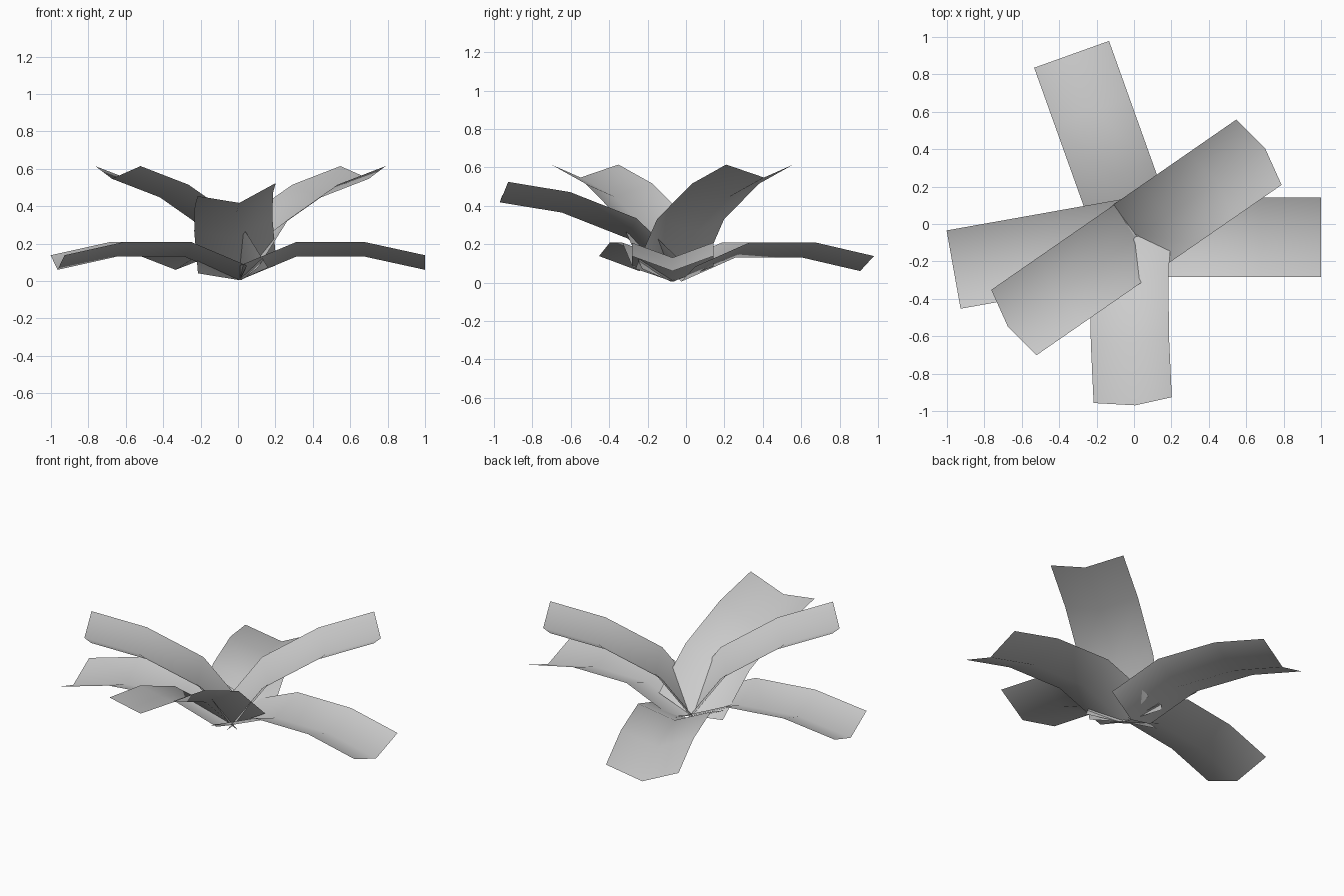
import bpy, bmesh
from math import radians
from mathutils import Matrix, Vector

cube = bpy.data.objects.get("Cube")
if cube:
    bpy.data.objects.remove(cube)

# One plain grey for every leaf
grey = bpy.data.materials.new("leaf grey")
grey.use_nodes = True
color = (0.6, 0.6, 0.6, 1)
grey.diffuse_color = color
grey.node_tree.nodes["Principled BSDF"].inputs["Base Color"].default_value = color

# Arched midrib (distance, height), and the raised fold of both edges
MIDRIB = [(0, 0.005), (0.3, 0.13), (0.67, 0.13), (0.99, 0.06)]
HALF_WIDTH = 0.2125
FOLD = 0.078


def make_leaf(name, base, yaw, pitch=0, roll=0):
    """Folded strip running along +x, then turned into place."""
    bm = bmesh.new()
    rows = [[bm.verts.new((x, side * HALF_WIDTH, z + abs(side) * FOLD))
             for side in (-1, 0, 1)] for x, z in MIDRIB]
    for a, b in zip(rows, rows[1:]):
        for i in range(2):
            bm.faces.new((a[i], b[i], b[i + 1], a[i + 1])).smooth = True
    turn = (Matrix.Translation(Vector((*base, 0)))
            @ Matrix.Rotation(radians(yaw), 4, 'Z')
            @ Matrix.Rotation(radians(-pitch), 4, 'Y')
            @ Matrix.Rotation(radians(roll), 4, 'X'))
    bm.transform(turn)
    mesh = bpy.data.meshes.new(name)
    bm.to_mesh(mesh)
    bm.free()
    mesh.materials.append(grey)
    bpy.context.collection.objects.link(bpy.data.objects.new(name, mesh))


# Low spreading leaves
make_leaf("low_leaf_left", (0.01, -0.07), 0)
make_leaf("low_leaf_back", (0, -0.025), 109.7)
make_leaf("low_leaf_right", (0.01, -0.07), 190.1)

# Raised leaves
make_leaf("raised_leaf_back_left", (0.02, -0.065), 34.7, 30)
make_leaf("raised_leaf_front_right", (0.006, -0.078), 214.7, 30)
make_leaf("raised_leaf_front", (0.01, -0.07), -89.5, 21.5, 10.2)
